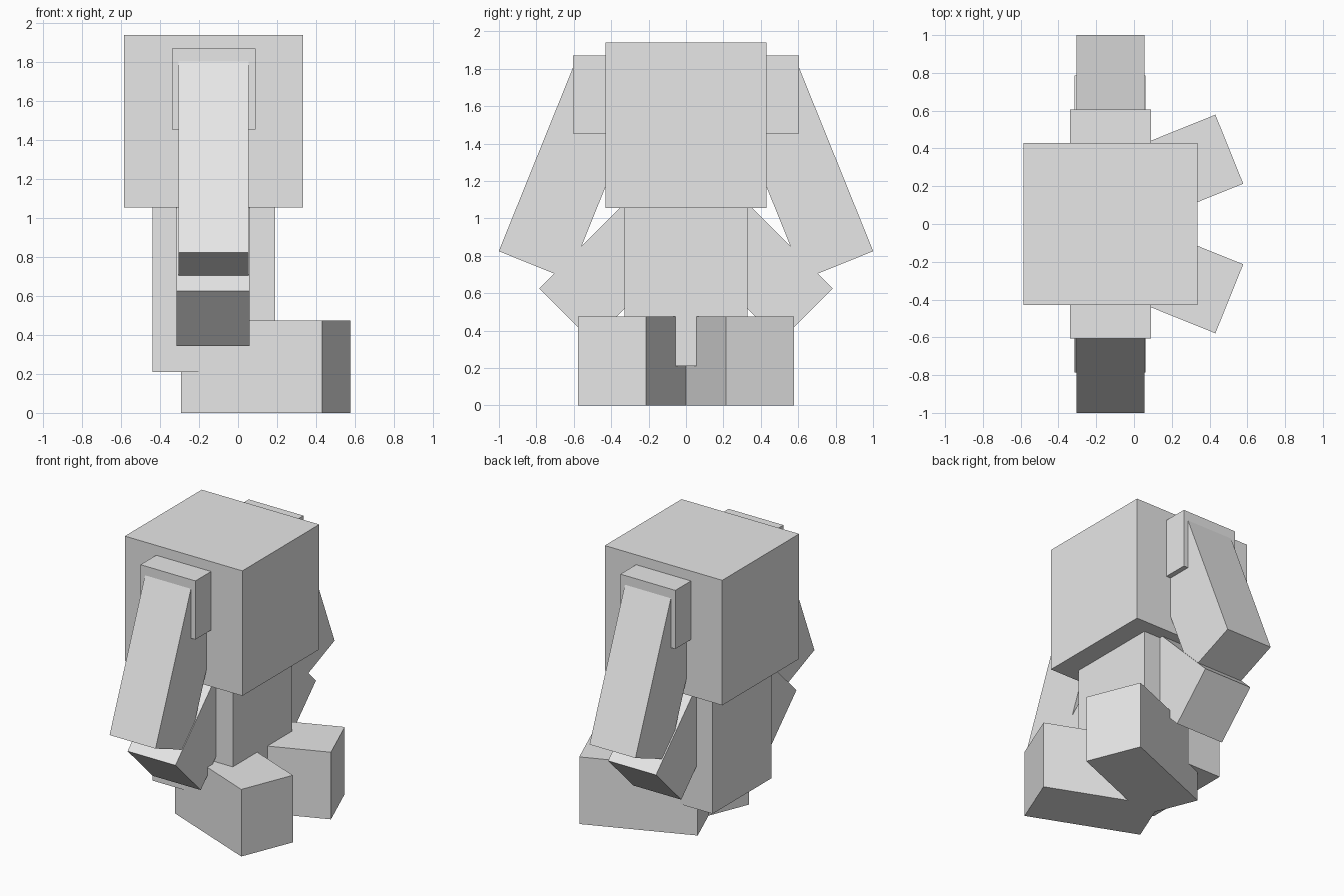
import bpy
from math import radians
from mathutils import Vector

cube = bpy.data.objects.get("Cube")
if cube:
    bpy.data.objects.remove(cube, do_unlink=True)

grey = bpy.data.materials.new("plain grey")
grey.use_nodes = True
colour = (0.8, 0.8, 0.8, 1)
grey.diffuse_color = colour
grey.node_tree.nodes["Principled BSDF"].inputs["Base Color"].default_value = colour


def box(name, centre, size, rotation=(0, 0, 0)):
    """Flat-shaded box, turned about its centre by degrees."""
    bpy.ops.mesh.primitive_cube_add(size=1, location=centre,
                                    rotation=[radians(a) for a in rotation])
    obj = bpy.context.object
    obj.name = name
    obj.data.name = name
    obj.scale = size
    obj.data.materials.append(grey)
    return obj


def box_pair(name, centre, size, tilt=0, turn=0):
    """Two boxes mirrored across the y = 0 plane."""
    x, y, z = centre
    for prefix, side in (("back", 1), ("front", -1)):
        box(f"{prefix}_{name}", Vector((x, side * y, z)), size,
            (side * tilt, 0, side * turn))


# Head and torso
box("head", (-0.125, 0, 1.4975), (0.92, 0.86, 0.885))
box("torso", (-0.125, 0, 0.645), (0.63, 0.66, 0.87))

# Ear mounts on the sides of the head, with long drooping ears
box_pair("ear_mount", (-0.125, 0.48, 1.6625), (0.43, 0.25, 0.415))
box_pair("ear", (-0.125, 0.617, 1.241), (0.36, 0.40, 1.06), tilt=22)

# Arms spread outwards and feet splayed towards +x
box_pair("arm", (-0.1275, 0.379, 0.749), (0.375, 0.40, 0.75), tilt=45)
box_pair("foot", (0.143, 0.25, 0.2375), (0.78, 0.394, 0.475), turn=22)
